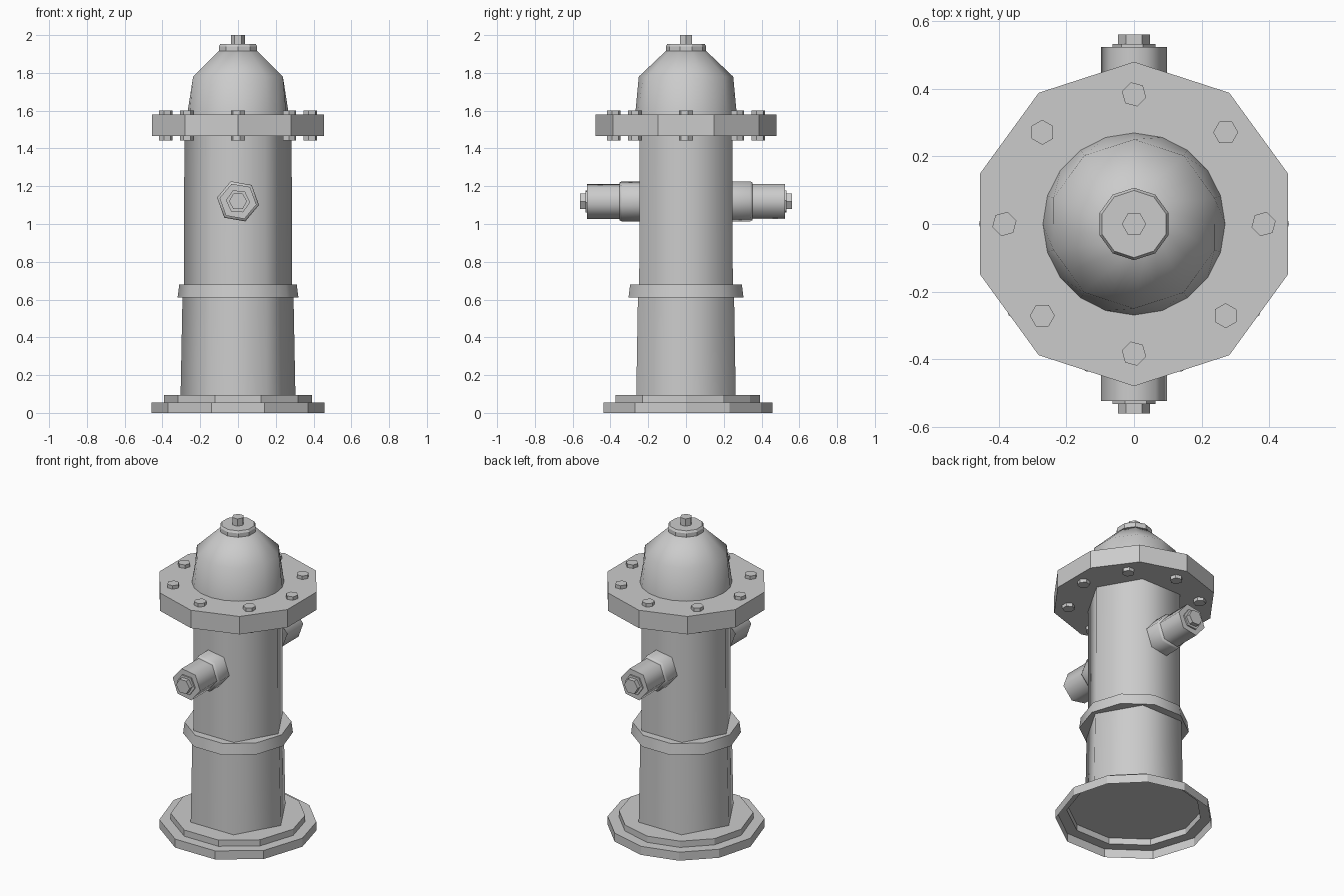
import bpy, bmesh, math
from math import radians as rad
from mathutils import Matrix

if "Cube" in bpy.data.objects:
    bpy.data.objects.remove(bpy.data.objects["Cube"])

def regular(n, start=0):
    return [start + i * 360 / n for i in range(n)]

def lathe(name, profile, angles, smooth=0, matrix=None, cap_bottom=True):
    """Sweep (radius, height) rings around z through the given angles."""
    bm = bmesh.new()
    rings = [[bm.verts.new((r * math.cos(rad(a)), r * math.sin(rad(a)), z))
              for a in angles] for r, z in profile]
    n = len(angles)
    for lo, hi in zip(rings, rings[1:]):
        for i in range(n):
            j = (i + 1) % n
            bm.faces.new((lo[i], lo[j], hi[j], hi[i]))
    bm.faces.new(rings[-1])
    if cap_bottom:
        bm.faces.new(rings[0][::-1])
    if matrix:
        bm.transform(matrix)
    mesh = bpy.data.meshes.new(name)
    bm.to_mesh(mesh)
    bm.free()
    ob = bpy.data.objects.new(name, mesh)
    bpy.context.collection.objects.link(ob)
    if smooth:
        bpy.ops.object.select_all(action='DESELECT')
        ob.select_set(True)
        bpy.context.view_layer.objects.active = ob
        bpy.ops.object.shade_smooth_by_angle(angle=rad(smooth))
    return ob

# Stepped foot, open underneath; back half has one more side than the front
foot_angles = [i * 30 for i in range(6)] + [180 + i * 36 for i in range(5)]
lathe("base_plate", [(.458, 0), (.458, .055), (.392, .055), (.392, .095)],
      foot_angles, cap_bottom=False)

# Six-sided barrel in two lengths with a collar between them
lathe("lower_barrel", [(.304, .095), (.294, .61)], regular(6), 65)
lathe("collar", [(.32, .61), (.311, .68)], regular(10), 40)
lathe("upper_barrel", [(.286, .68), (.284, 1.47)], regular(6), 65)

# Wide bolted flange
lathe("flange", [(.479, 1.465), (.479, 1.58)], regular(10, 90))
for k in range(8):
    a = k * 45
    place = Matrix.Translation((.383 * math.cos(rad(a)), .383 * math.sin(rad(a)), 0))
    lathe(f"flange_bolt_{k + 1}", [(.037, 1.443), (.037, 1.602)],
          regular(6, a - 45), matrix=place)

# Bonnet: round at the foot, ten-sided at the shoulder
bonnet = lathe("bonnet", [(.269, 1.58), (.25, 1.78), (.108, 1.915)], regular(20, 90), 50)
for i, v in enumerate(bonnet.data.vertices):
    if i >= 20 and i % 2:
        v.co.x *= math.cos(rad(18))
        v.co.y *= math.cos(rad(18))
lathe("bonnet_cap", [(.098, 1.90), (.107, 1.915), (.107, 1.94), (.099, 1.953)],
      regular(10, 90))
lathe("operating_nut", [(.036, 1.945), (.036, 2.0)], regular(6))

# Matching hose outlets on the front and back
for side, turn in (("front", 0), ("back", 180)):
    m = (Matrix.Translation((0, 0, 1.12)) @ Matrix.Rotation(rad(turn), 4, 'Z')
         @ Matrix.Rotation(rad(90), 4, 'X'))
    lathe(f"{side}_outlet_collar", [(.113, .20), (.113, .34), (.106, .352)],
          regular(6, -10), 65, m)
    lathe(f"{side}_outlet_cap", [(.099, .34), (.099, .523)], regular(6, -10), 65, m)
    lathe(f"{side}_outlet_washer", [(.064, .52), (.064, .532)], regular(6, -5), 0, m)
    lathe(f"{side}_outlet_nut", [(.048, .53), (.048, .56)], regular(6), 0, m)
